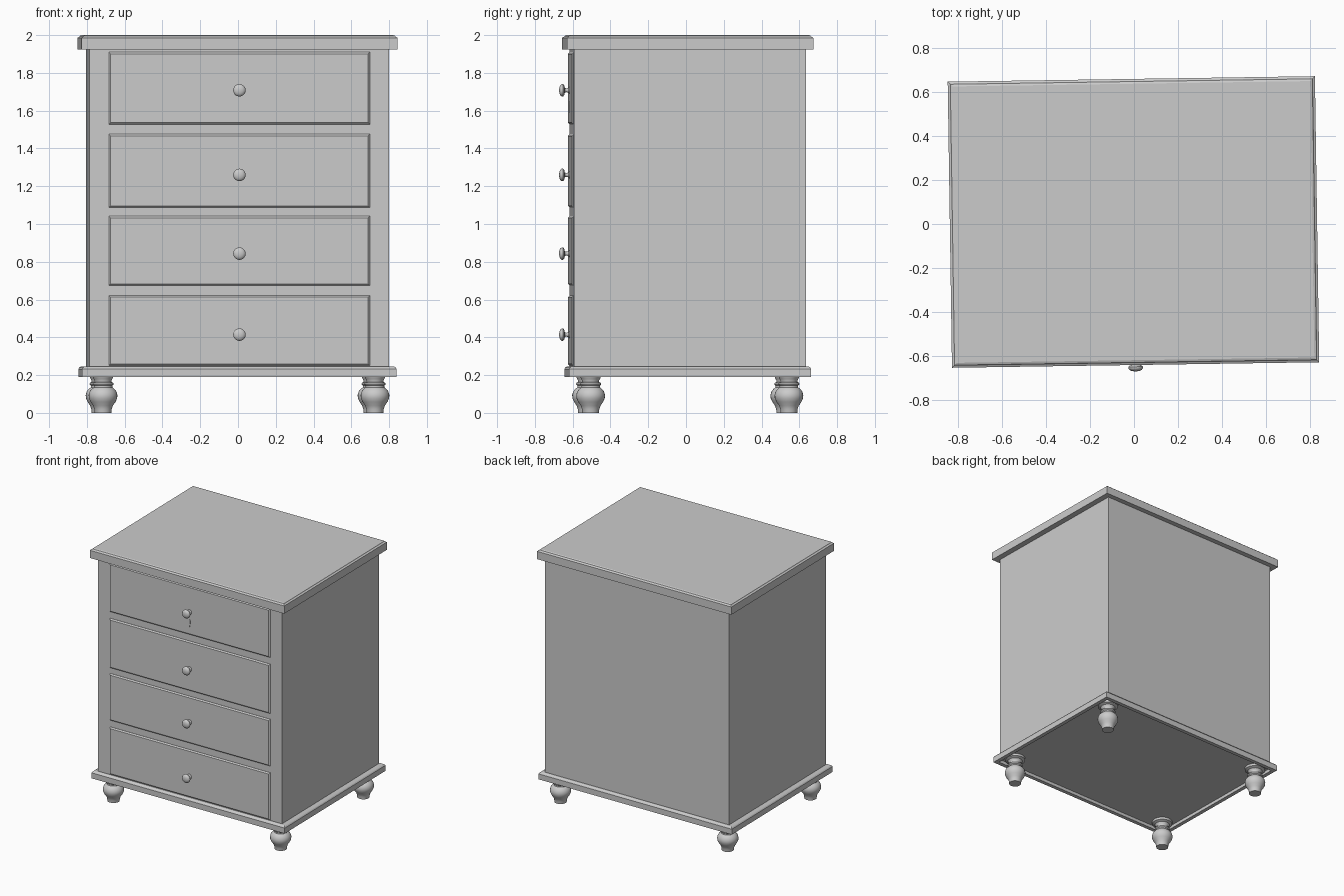
import bpy, bmesh, math
from mathutils import Matrix, Vector

if "Cube" in bpy.data.objects:
    bpy.data.objects.remove(bpy.data.objects["Cube"])

# the whole chest stands turned by a little under one degree
PLACE = Matrix.Translation((-0.0025, 0.0092, 0)) @ Matrix.Rotation(0.015, 4, 'Z')
FACE_FRONT = Matrix.Rotation(math.radians(90), 4, 'X')   # local z -> -y, local y -> z

grey = bpy.data.materials.new("plain_grey")
grey.diffuse_color = (0.6, 0.6, 0.6, 1)
grey.use_nodes = True
grey.node_tree.nodes["Principled BSDF"].inputs["Base Color"].default_value = grey.diffuse_color


def loft(name, rings, matrix=Matrix(), smooth=False):
    """Bridge equal-sized rings of points and cap both ends."""
    bm = bmesh.new()
    loops = [[bm.verts.new(Vector(p)) for p in ring] for ring in rings]
    for a, b in zip(loops, loops[1:]):
        n = len(a)
        for i in range(n):
            j = (i + 1) % n
            bm.faces.new((a[i], a[j], b[j], b[i]))
    bm.faces.new(loops[0][::-1])
    bm.faces.new(loops[-1])
    bmesh.ops.recalc_face_normals(bm, faces=bm.faces)
    bm.transform(PLACE @ matrix)
    me = bpy.data.meshes.new(name)
    bm.to_mesh(me)
    bm.free()
    me.materials.append(grey)
    ob = bpy.data.objects.new(name, me)
    bpy.context.collection.objects.link(ob)
    if smooth:
        bpy.ops.object.select_all(action='DESELECT')
        ob.select_set(True)
        bpy.context.view_layer.objects.active = ob
        bpy.ops.object.shade_smooth_by_angle(angle=math.radians(40))
    return ob


def rect(hx, hy, z):
    return [(-hx, -hy, z), (hx, -hy, z), (hx, hy, z), (-hx, hy, z)]


def circle(r, z, n):
    return [(r * math.cos(2 * math.pi * i / n), r * math.sin(2 * math.pi * i / n), z)
            for i in range(n)]


def slab(name, hx, hy, steps, matrix=Matrix()):
    """Stacked rectangles; each step is (inset, height)."""
    return loft(name, [rect(hx - d, hy - d, z) for d, z in steps], matrix)


def turned(name, profile, matrix, n):
    return loft(name, [circle(r, z, n) for r, z in profile], matrix, True)


# carcass, moulded top and hollow-bottomed plinth
slab("carcass", 0.792, 0.614, [(0, 0.24), (0, 1.93)])
slab("top_board", 0.837, 0.652,
     [(0, 1.925), (0, 1.986), (0.009, 1.991), (0.012, 1.996), (0.022, 2.0)])
slab("plinth", 0.833, 0.641,
     [(0.03, 0.215), (0.03, 0.19), (0, 0.19), (0, 0.233), (0.006, 0.241), (0.014, 0.246)])

# drawer fronts with chamfered edges, each with a knob
FRONT = 0.614
drawers = [(0.25, 0.622, 0.414), (0.674, 1.042, 0.843),
           (1.087, 1.476, 1.26), (1.528, 1.91, 1.708)]
knob = [(0.020, 0.004), (0.020, 0.012), (0.012, 0.018), (0.010, 0.030), (0.013, 0.037),
        (0.026, 0.040), (0.033, 0.046), (0.033, 0.053), (0.028, 0.060), (0.018, 0.065),
        (0.006, 0.067)]
for k, (lo, hi, kz) in enumerate(drawers, 1):
    at = Matrix.Translation((0, 0, (lo + hi) / 2)) @ FACE_FRONT
    slab(f"drawer_front_{k}", 0.691, (hi - lo) / 2,
         [(0, FRONT - 0.01), (0, FRONT + 0.001), (0.009, FRONT + 0.010)], at)
    turned(f"drawer_knob_{k}", knob, Matrix.Translation((0, -FRONT, kz)) @ FACE_FRONT, 20)

# teardrop keyhole plate below the top knob
drop = [(0.010 * math.cos(math.radians(a)), 0.018 * math.sin(math.radians(a)))
        for a in range(-20, 201, 20)] + [(-0.003, -0.046), (0.003, -0.046)]
loft("keyhole_plate", [[(x, y, z) for x, y in drop] for z in (FRONT + 0.008, FRONT + 0.013)],
     Matrix.Translation((0, 0, 1.633)) @ FACE_FRONT)

# turned bun feet
foot = [(0.044, 0), (0.046, 0.02), (0.052, 0.038), (0.066, 0.058), (0.075, 0.078),
        (0.076, 0.095), (0.071, 0.113), (0.060, 0.127), (0.049, 0.135), (0.049, 0.145),
        (0.054, 0.148), (0.056, 0.153), (0.053, 0.160), (0.045, 0.163), (0.045, 0.172),
        (0.050, 0.180), (0.054, 0.190), (0.074, 0.198), (0.075, 0.216)]
for fx, side in ((-1, "left"), (1, "right")):
    for fy, end in ((-1, "front"), (1, "back")):
        turned(f"{end}_{side}_foot", foot, Matrix.Translation((fx * 0.72, fy * 0.525, 0)), 28)
